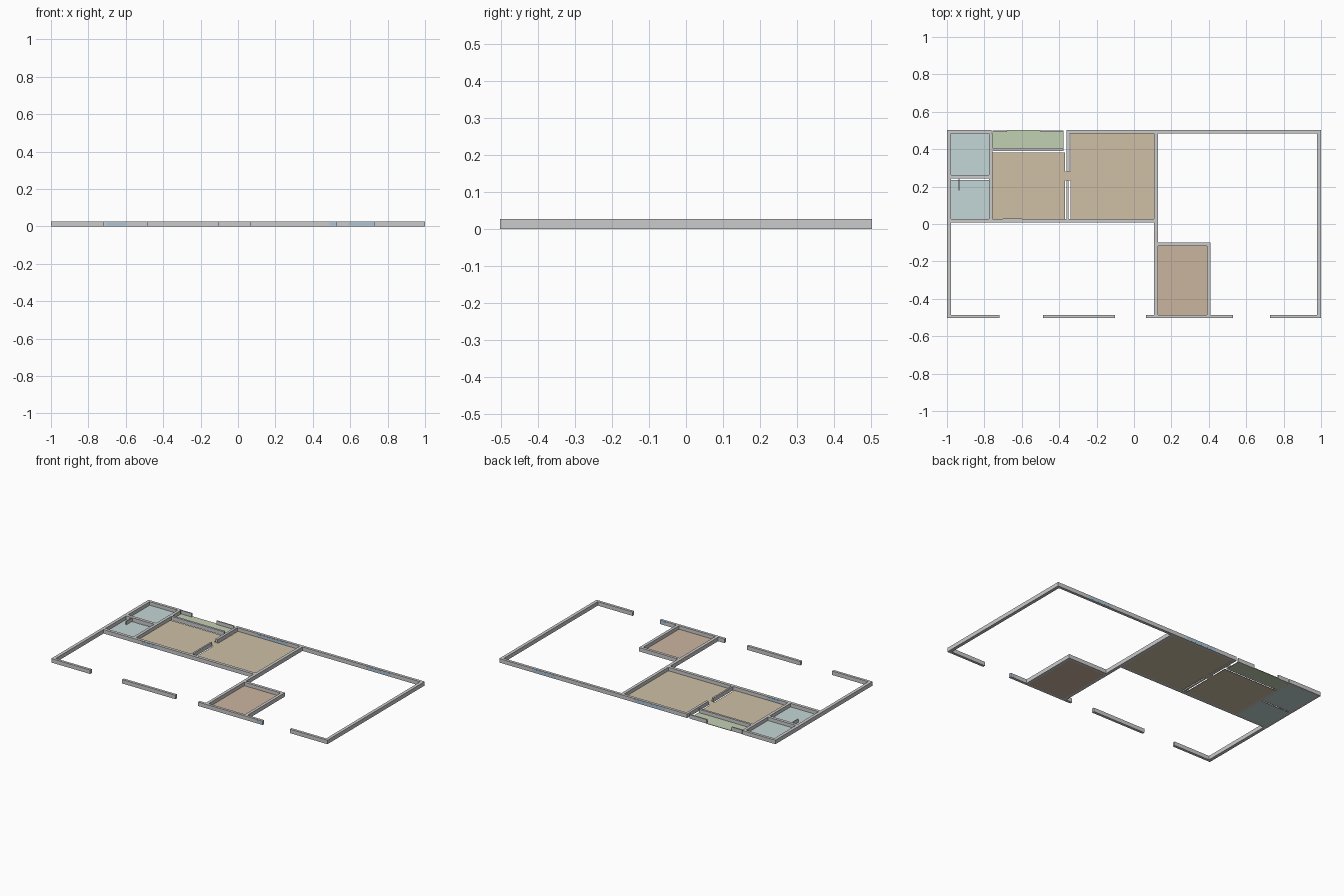
import bpy

H = 0.026   # wall height


def material(name, rgb):
    m = bpy.data.materials.new(name)
    m.diffuse_color = (*rgb, 1)
    return m


TAN = material("tan_floor", (0.62, 0.53, 0.38))
CLAY = material("clay_floor", (0.60, 0.46, 0.35))
BLUE = material("tile_floor", (0.55, 0.67, 0.67))
GREEN = material("balcony_green", (0.54, 0.63, 0.45))
GLASS = material("glass", (0.40, 0.55, 0.68))


def box(name, x0, x1, y0, y1, z0=0.0, z1=H, mat=None):
    v = [(x, y, z) for z in (z0, z1) for x, y in ((x0, y0), (x1, y0), (x1, y1), (x0, y1))]
    f = [(3, 2, 1, 0), (4, 5, 6, 7)] + [(i, (i + 1) % 4, (i + 1) % 4 + 4, i + 4) for i in range(4)]
    me = bpy.data.meshes.new(name)
    me.from_pydata(v, [], f)
    ob = bpy.data.objects.new(name, me)
    bpy.context.collection.objects.link(ob)
    if mat:
        me.materials.append(mat)
    return ob


# outer side walls
box("left_wall", -1.0, -0.979, -0.503, 0.503)
box("right_wall", 0.979, 1.0, -0.503, 0.503)

# front wall pieces with openings between
for a, b in ((-0.979, -0.718), (-0.487, -0.102), (0.063, 0.53), (0.727, 0.979)):
    box("front_wall", a, b, -0.503, -0.486)

# back wall pieces on both sides of the balcony
for a, b in ((-0.979, -0.763), (-0.36, 0.979)):
    box("back_wall", a, b, 0.485, 0.503)

# long inner walls
box("long_cross_wall", -0.979, 0.108, 0.008, 0.028)
box("spine_wall", 0.108, 0.128, -0.486, 0.485)

# front room walls
box("front_room_back_wall", 0.128, 0.41, -0.118, -0.1)
box("front_room_side_wall", 0.391, 0.41, -0.486, -0.118)

# bathroom walls
box("bathroom_side_wall", -0.776, -0.757, 0.028, 0.485)
box("bathroom_divider", -0.979, -0.776, 0.242, 0.262)
box("shower_screen", -0.939, -0.934, 0.18, 0.242)

# bedroom walls and doorway
box("balcony_wall", -0.757, -0.376, 0.391, 0.405)
box("bedroom_wall_upper", -0.36, -0.344, 0.28, 0.485)
box("bedroom_wall_lower", -0.36, -0.349, 0.028, 0.232)

# balcony railing pieces
for a, b in ((-0.757, -0.68), (-0.5, -0.376)):
    box("balcony_rail", a, b, 0.492, 0.5)

# floors
T = 0.003
box("bathroom_floor", -0.979, -0.776, 0.262, 0.485, 0, T, BLUE)
box("shower_floor", -0.979, -0.776, 0.028, 0.236, 0, T, BLUE)
box("balcony_floor", -0.757, -0.376, 0.405, 0.492, 0, T, GREEN)
box("balcony_floor_edge", -0.68, -0.5, 0.492, 0.503, 0, T, GREEN)
box("bedroom_floor", -0.757, -0.37, 0.028, 0.383, 0, T, TAN)
box("doorway_floor", -0.37, -0.34, 0.232, 0.28, 0, T, TAN)
box("living_floor", -0.34, 0.108, 0.028, 0.485, 0, T, TAN)
box("front_room_floor", 0.128, 0.391, -0.486, -0.118, 0, T, CLAY)

# window panes set just proud of the walls
box("bedroom_window", -0.70, -0.60, 0.007, 0.029, 0.004, 0.022, GLASS)
for a, b in ((-0.2, 0.02), (0.59, 0.76)):
    box("back_window", a, b, 0.484, 0.5035, 0.004, 0.022, GLASS)
box("front_room_window", 0.49, 0.527, -0.5035, -0.4855, 0.004, 0.022, GLASS)
